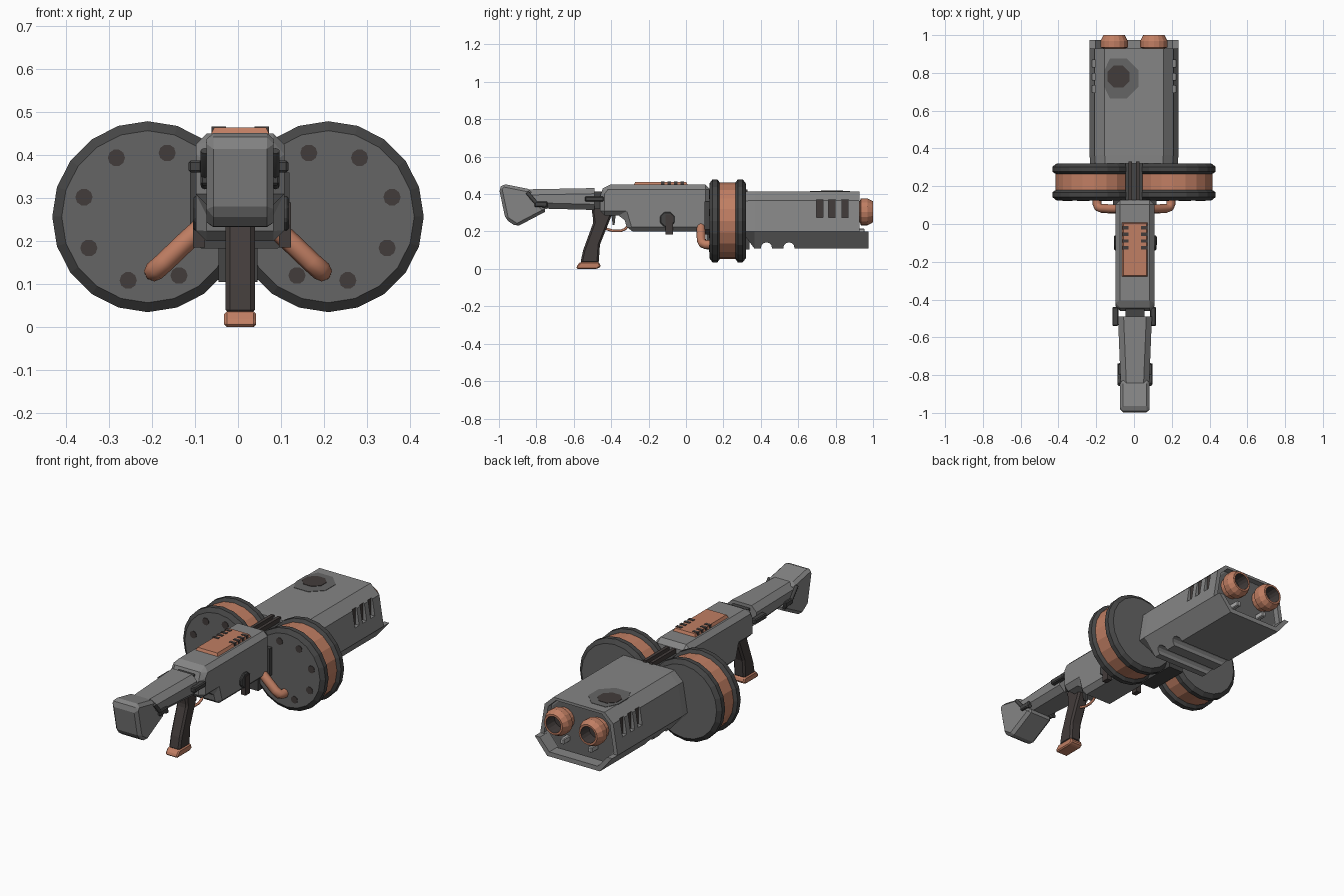
import bpy, bmesh, math
from mathutils import Vector

if "Cube" in bpy.data.objects:
    bpy.data.objects.remove(bpy.data.objects["Cube"])

def mat(name, *c):
    m = bpy.data.materials.new(name)
    m.diffuse_color = (*(c if len(c) == 3 else c * 3), 1)
    m.use_nodes = True
    m.node_tree.nodes["Principled BSDF"].inputs["Base Color"].default_value = m.diffuse_color
    return m

HULL = mat("mid grey", 0.235)
DRUM = mat("drum grey", 0.13)
RIM = mat("dark grey", 0.06)
DARK = mat("brown black", 0.055, 0.045, 0.043)
COPPER = mat("copper", 0.53, 0.21, 0.125)
PALE = mat("pale grey", 0.4)
X0 = 0.005  # the rear half sits slightly off axis

def finish(bm, name, mats, bevel=0):
    bmesh.ops.recalc_face_normals(bm, faces=bm.faces)
    me = bpy.data.meshes.new(name)
    bm.to_mesh(me)
    bm.free()
    ob = bpy.data.objects.new(name, me)
    bpy.context.collection.objects.link(ob)
    for m in mats:
        me.materials.append(m)
    if bevel:
        b = ob.modifiers.new("bevel", 'BEVEL')
        b.width, b.segments, b.limit_method = bevel, 1, 'ANGLE'
        b.angle_limit = math.radians(25)
    return ob

def loft(name, rings, m, bevel=0):
    """Skin a list of equal-length 3D rings and cap both ends."""
    bm = bmesh.new()
    vs = [[bm.verts.new(p) for p in r] for r in rings]
    n = len(vs[0])
    for a, b in zip(vs, vs[1:]):
        for i in range(n):
            j = (i + 1) % n
            bm.faces.new((a[i], a[j], b[j], b[i]))
    bm.faces.new(vs[0])
    bm.faces.new(vs[-1])
    return finish(bm, name, [m], bevel)

def prism(name, pts, axis, a, b, m, bevel=0):
    put = {'x': lambda p, t: (t, *p), 'y': lambda p, t: (p[0], t, p[1]),
           'z': lambda p, t: (*p, t)}[axis]
    return loft(name, [[put(p, t) for p in pts] for t in (a, b)], m, bevel)

def box(name, x, y, z, m, bevel=0):
    return prism(name, [(x[0], y[0]), (x[1], y[0]), (x[1], y[1]), (x[0], y[1])],
                 'z', z[0], z[1], m, bevel)

def ngon(cx, cy, r, n, phase=0):
    return [(cx + r * math.cos(phase + i * math.tau / n),
             cy + r * math.sin(phase + i * math.tau / n)) for i in range(n)]

def lathe(name, cx, cz, prof, n, mats, idx, phase=0):
    """Turn (radius, y) points about a y axis; idx gives a material per band."""
    bm = bmesh.new()
    rows = [[bm.verts.new((x, y, z)) for x, z in ngon(cx, cz, max(r, 1e-4), n, phase)]
            for r, y in prof]
    for k, (a, b) in enumerate(zip(rows, rows[1:])):
        for i in range(n):
            j = (i + 1) % n
            bm.faces.new((a[i], a[j], b[j], b[i])).material_index = idx[k]
    bmesh.ops.remove_doubles(bm, verts=bm.verts, dist=0.0005)
    return finish(bm, name, mats)

def pipe(name, pts, r, m):
    cu = bpy.data.curves.new(name, 'CURVE')
    cu.dimensions, cu.bevel_depth, cu.bevel_resolution = '3D', r, 2
    cu.use_fill_caps = True
    s = cu.splines.new('POLY')
    s.points.add(len(pts) - 1)
    for q, p in zip(s.points, pts):
        q.co = (*p, 1)
    cu.materials.append(m)
    ob = bpy.data.objects.new(name, cu)
    bpy.context.collection.objects.link(ob)
    return ob

def cut(target, cutter):
    b = target.modifiers.new("cut", 'BOOLEAN')
    b.operation, b.object, b.solver = 'DIFFERENCE', cutter, 'EXACT'
    bpy.context.view_layer.objects.active = target
    bpy.ops.object.modifier_apply(modifier="cut")
    bpy.data.objects.remove(cutter)

# barrel housing with recessed muzzle face
half = [(0.16, 0.11), (0.235, 0.2), (0.208, 0.365), (0.155, 0.415)]
sect = half + [(-x, z) for x, z in reversed(half)]
def ring(y, k=1, zmin=0):
    return [(x * k, y, max(zmin, 0.27 + (z - 0.27) * k)) for x, z in sect]
housing = loft("barrel_housing", [ring(0.32, 0.99, 0.17), ring(0.365), ring(0.928),
                                  ring(0.928, 0.9), ring(0.895, 0.9)], HULL)
for y in (0.43, 0.55):
    cut(housing, prism("groove_cutter", ngon(y, 0.112, 0.03, 12), 'x', -0.4, 0.4, RIM))
for s in (-1, 1):
    for y in (0.715, 0.78, 0.85):
        xs = sorted((s * 0.195, s * 0.3))
        cut(housing, box("vent_cutter", xs, (y - 0.018, y + 0.018), (0.275, 0.37), DARK))
        # dark vent floors with a pale slat
        xs = sorted((s * 0.185, s * 0.2))
        box("vent_floor", xs, (y - 0.017, y + 0.017), (0.276, 0.369), DARK)

# lower muzzle lip
prism("muzzle_lip", [(-0.235, 0.2), (-0.16, 0.11), (0.16, 0.11), (0.235, 0.2),
                     (0.205, 0.2), (0.147, 0.135), (-0.147, 0.135), (-0.205, 0.2)],
      'y', 0.91, 0.975, HULL)
prism("muzzle_face", [(x * 0.86, 0.27 + (z - 0.27) * 0.86) for x, z in sect],
      'y', 0.89, 0.9, DRUM)

# scorch mark on the housing top
prism("scorch_outer", [(max(x, -0.157), y) for x, y in
                       ngon(-0.083, 0.77, 0.115, 8, math.pi / 8)], 'z', 0.41, 0.417, DRUM)
prism("scorch_inner", ngon(-0.083, 0.78, 0.063, 8, math.pi / 8), 'z', 0.41, 0.419, DARK)

for s in (-1, 1):
    # copper nozzles and pins
    lathe("nozzle", s * 0.105, 0.305,
          [(0.058, 0.89), (0.058, 0.93), (0.072, 0.935), (0.072, 0.97), (0.056, 1.0),
           (0.045, 1.0), (0.042, 0.93), (0, 0.93)], 16, [COPPER, DARK], [0] * 5 + [1, 1])
    box("muzzle_pin", (s * 0.085 - 0.012, s * 0.085 + 0.012), (0.89, 0.955),
        (0.185, 0.215), PALE, 0.004)

    # drum magazines
    cx, cz = s * 0.21, 0.257
    lathe("drum", cx, cz,
          [(0, 0.125), (0.2, 0.125), (0.222, 0.142), (0.222, 0.168), (0.205, 0.18),
           (0.205, 0.265), (0.222, 0.277), (0.222, 0.303), (0.2, 0.32), (0, 0.32)],
          20, [DRUM, RIM, COPPER], [0, 1, 1, 1, 2, 1, 1, 1, 0])
    for k in range(8):
        a = math.radians(28 + 45 * k)
        px, pz = cx - s * -1 * -0.155 * math.cos(a), cz + 0.155 * math.sin(a)
        if abs(px) > 0.12:
            prism("drum_bolt", ngon(px, pz, 0.02, 10), 'y', 0.122, 0.128, DARK)

    # feed pipes from drum to receiver
    pipe("feed_pipe", [(s * 0.195, 0.14, 0.13), (s * 0.195, 0.105, 0.13),
                       (s * 0.188, 0.088, 0.136), (s * 0.17, 0.082, 0.152),
                       (s * 0.12, 0.08, 0.2), (s * 0.07, 0.08, 0.245)], 0.024, COPPER)

    # receiver side latch, rear hinge clip, stock clip
    o = X0 + s * 0.1
    prism("side_latch", ngon(-0.1, 0.265, 0.043, 8, math.pi / 8), 'x',
          o - 0.01, o + 0.014, RIM, 0.005)
    box("latch_strap", (o - 0.01, o + 0.018), (-0.11, -0.07), (0.185, 0.29), DARK)
    box("hinge_clip", (o - 0.02, o + 0.012), (-0.54, -0.44), (0.36, 0.388), RIM, 0.005)
    o = X0 + s * 0.082
    pipe("stock_clip", [(o, -0.85, 0.41), (o, -0.8, 0.35), (o, -0.74, 0.33)], 0.01, RIM)
    box("stock_latch", (o - 0.01, o + 0.01), (-0.81, -0.74), (0.33, 0.36), RIM, 0.005)

# block and ribs between the drums
box("drum_core", (-0.045, 0.045), (0.11, 0.34), (0.105, 0.4), RIM)
for x in (-0.02, 0.02):
    box("core_rib", (x - 0.009, x + 0.009), (0.11, 0.33), (0.39, 0.425), DARK)

# receiver and front collar
prism("receiver", [(-0.46, 0.41), (-0.43, 0.45), (0.128, 0.45), (0.128, 0.2),
                   (-0.31, 0.2), (-0.335, 0.285), (-0.46, 0.285)], 'x',
      X0 - 0.103, X0 + 0.103, HULL, 0.03)
prism("receiver_collar", [(-0.112, 0.36), (-0.112, 0.21), (-0.085, 0.183), (0.092, 0.183),
                          (0.12, 0.21), (0.12, 0.36)], 'y', 0.1, 0.14, RIM)

# copper top cover with dark slots
loft("top_cover", [[(X0 + x, y, z) for x, y in
                    ((-k, -0.28 - e), (k, -0.28 - e), (k, 0.01 + e), (-k, 0.01 + e))]
                   for k, e, z in ((0.075, 0.005, 0.435), (0.06, -0.008, 0.465))], COPPER)
for s in (-1, 1):
    for k in range(4):
        y = -0.02 - 0.035 * k
        c = X0 + s * 0.05
        box("cover_slot", (c - 0.017, c + 0.017), (y - 0.009, y + 0.009), (0.45, 0.467), DARK)

# stock tube, butt and hinge core
def stock_ring(y, w, z0, z1, c=0.03):
    pts = [(w - c, z0), (w, z0 + c), (w, z1 - c), (w - c, z1)]
    return [(X0 + x, y, z) for x, z in pts + [(-x, z) for x, z in reversed(pts)]]
loft("stock", [stock_ring(-0.86, 0.075, 0.325, 0.425), stock_ring(-0.49, 0.09, 0.315, 0.432)],
     HULL)
box("hinge_core", (X0 - 0.05, X0 + 0.05), (-0.51, -0.44), (0.32, 0.415), RIM)
prism("butt", [(-1.0, 0.43), (-0.98, 0.455), (-0.83, 0.425), (-0.82, 0.38), (-0.74, 0.312),
               (-0.905, 0.225), (-0.965, 0.265)], 'x', X0 - 0.078, X0 + 0.078, HULL, 0.026)

# pistol grip with copper foot
prism("grip", [(-0.51, 0.36), (-0.39, 0.36), (-0.4, 0.28), (-0.46, 0.13), (-0.467, 0.03),
               (-0.565, 0.03), (-0.55, 0.1), (-0.495, 0.25)], 'x',
      X0 - 0.034, X0 + 0.034, DARK, 0.01)
prism("grip_foot", [(-0.585, 0), (-0.475, 0), (-0.455, 0.012), (-0.465, 0.037),
                    (-0.565, 0.037), (-0.585, 0.015)], 'x',
      X0 - 0.037, X0 + 0.037, COPPER, 0.006)

# trigger and guard
prism("trigger", [(-0.4, 0.3), (-0.375, 0.3), (-0.382, 0.235), (-0.392, 0.235)], 'x',
      X0 - 0.01, X0 + 0.01, RIM)
pipe("trigger_guard", [(X0, -0.43, 0.215), (X0, -0.39, 0.203), (X0, -0.35, 0.203),
                       (X0, -0.325, 0.213), (X0, -0.31, 0.23)], 0.007, COPPER)
